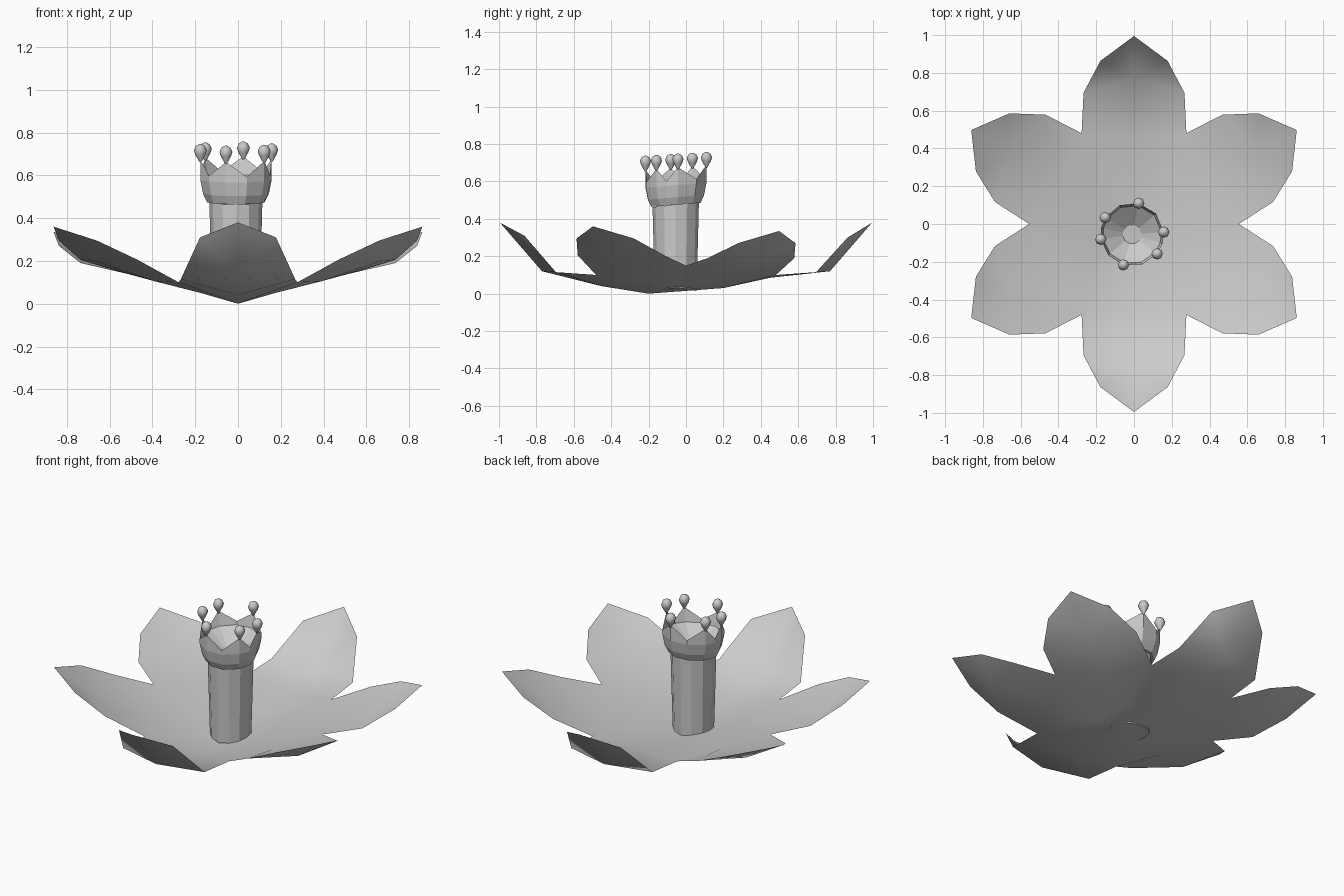
import bpy
from math import radians, cos, sin
from mathutils import Vector

cube = bpy.data.objects.get("Cube")
if cube:
    bpy.data.objects.remove(cube, do_unlink=True)

GREY = (0.6, 0.6, 0.6, 1.0)
grey = bpy.data.materials.new("light grey")
grey.use_nodes = True
grey.diffuse_color = GREY
grey.node_tree.nodes["Principled BSDF"].inputs["Base Color"].default_value = GREY


def make(name, verts, faces, smooth=0):
    """Mesh object, optionally smooth shaded below the given angle."""
    mesh = bpy.data.meshes.new(name)
    mesh.from_pydata(verts, [], faces)
    mesh.materials.append(grey)
    obj = bpy.data.objects.new(name, mesh)
    bpy.context.collection.objects.link(obj)
    if smooth:
        bpy.ops.object.select_all(action='DESELECT')
        obj.select_set(True)
        bpy.context.view_layer.objects.active = obj
        bpy.ops.object.shade_smooth_by_angle(angle=radians(smooth))
    return obj


def polar(r, deg, z, centre=(0, 0)):
    a = radians(deg)
    return Vector((centre[0] + r * cos(a), centre[1] + r * sin(a), z))


def loft(rings, cap_start=False, cap_end=False):
    """Join rings of equal length with quads, with optional end caps."""
    n = len(rings[0])
    verts = [v for ring in rings for v in ring]
    faces = [(j * n + i, j * n + (i + 1) % n, (j + 1) * n + (i + 1) % n, (j + 1) * n + i)
             for j in range(len(rings) - 1) for i in range(n)]
    if cap_start:
        faces.append(tuple(reversed(range(n))))
    if cap_end:
        faces.append(tuple(range(len(verts) - n, len(verts))))
    return verts, faces


# Petals: heights of inner, middle and crease points, lower edge, upper edge, tip
front = (0.0, 0.04, 0.12, 0.115, 0.31, 0.38)
side_front = (0.05, 0.105, 0.20, 0.205, 0.295, 0.36)
side_back = (0.055, 0.11, 0.19, 0.19, 0.27, 0.335)
back = (0.03, 0.085, 0.12, 0.115, 0.30, 0.38)
petals = [front, side_front, side_back, back, side_back, side_front]
notch_z = [0.10, 0.15, 0.10, 0.10, 0.15, 0.10]

verts, faces = [Vector((0, 0, 0.015))], []
STEP = 9
for k, (c1, c2, c3, e1, e2, tip) in enumerate(petals):
    a = -90 + 60 * k
    verts += [polar(0.2, a, c1), polar(0.45, a, c2), polar(0.77, a, c3), polar(0.995, a, tip),
              polar(0.745, a + 21, e1), polar(0.882, a + 11.6, e2),
              polar(0.745, a - 21, e1), polar(0.882, a - 11.6, e2),
              polar(0.555, a + 30, notch_z[k])]
for k in range(6):
    inner, mid, crease, tip, low_l, up_l, low_r, up_r, notch = range(1 + k * STEP, 10 + k * STEP)
    nxt = 1 + (k + 1) % 6 * STEP
    prev_notch = (k - 1) % 6 * STEP + STEP
    faces += [(0, inner, nxt), (inner, mid, notch), (inner, notch, nxt), (nxt, notch, nxt + 1),
              (mid, crease, low_l, notch), (crease, tip, up_l, low_l),
              (mid, prev_notch, low_r, crease), (crease, low_r, up_r, tip)]
make("petals", verts, faces, 60)

# Stem: faceted tube seated on the petals
AXIS = (-0.01, -0.055)
angles = range(0, 360, 30)
base = [polar(0.112, a, 0, AXIS) for a in angles]
for v in base:
    v.z = 0.01 + 0.2 * abs(v.x)
top = [polar(0.124, a, 0.475 + 0.012 * sin(radians(a)), AXIS) for a in angles]
make("stem", *loft([base, top], True, True))

# Crown: flared cup with a zigzag rim, tilted a little to the front
TILT = 0.08
peaks = [4, 78, 148, 189, 254, 322]
rim = []
for i, a in enumerate(peaks):
    following = peaks[(i + 1) % 6] + (360 if i == 5 else 0)
    rim += [(a, 0.675), ((a + following) / 2, 0.605)]


def crown_ring(r, z=None):
    ring = [polar(r, a, rim_z if z is None else z, AXIS) for a, rim_z in rim]
    for v in ring:
        v.z += TILT * (v.y - AXIS[1])
    return ring


verts, faces = loft([crown_ring(0.12, 0.475), crown_ring(0.136, 0.475), crown_ring(0.155, 0.515),
                     crown_ring(0.168, 0.58), crown_ring(0.168), crown_ring(0.155, 0.59),
                     crown_ring(0.05, 0.52)], True, True)
make("crown", verts, faces)

# Beads: small drops standing on the crown points
profile = [(0.004, -0.05), (0.024, -0.014), (0.03, 0.006), (0.021, 0.026), (0.005, 0.035)]
for i, a in enumerate(peaks):
    p = polar(0.168, a, 0, AXIS)
    z = 0.713 + 0.06 * (p.y - AXIS[1])
    rings = [[polar(r, b, z + h, p) for b in range(0, 360, 45)] for r, h in profile]
    make(f"bead_{i + 1}", *loft(rings, True, True), 50)
